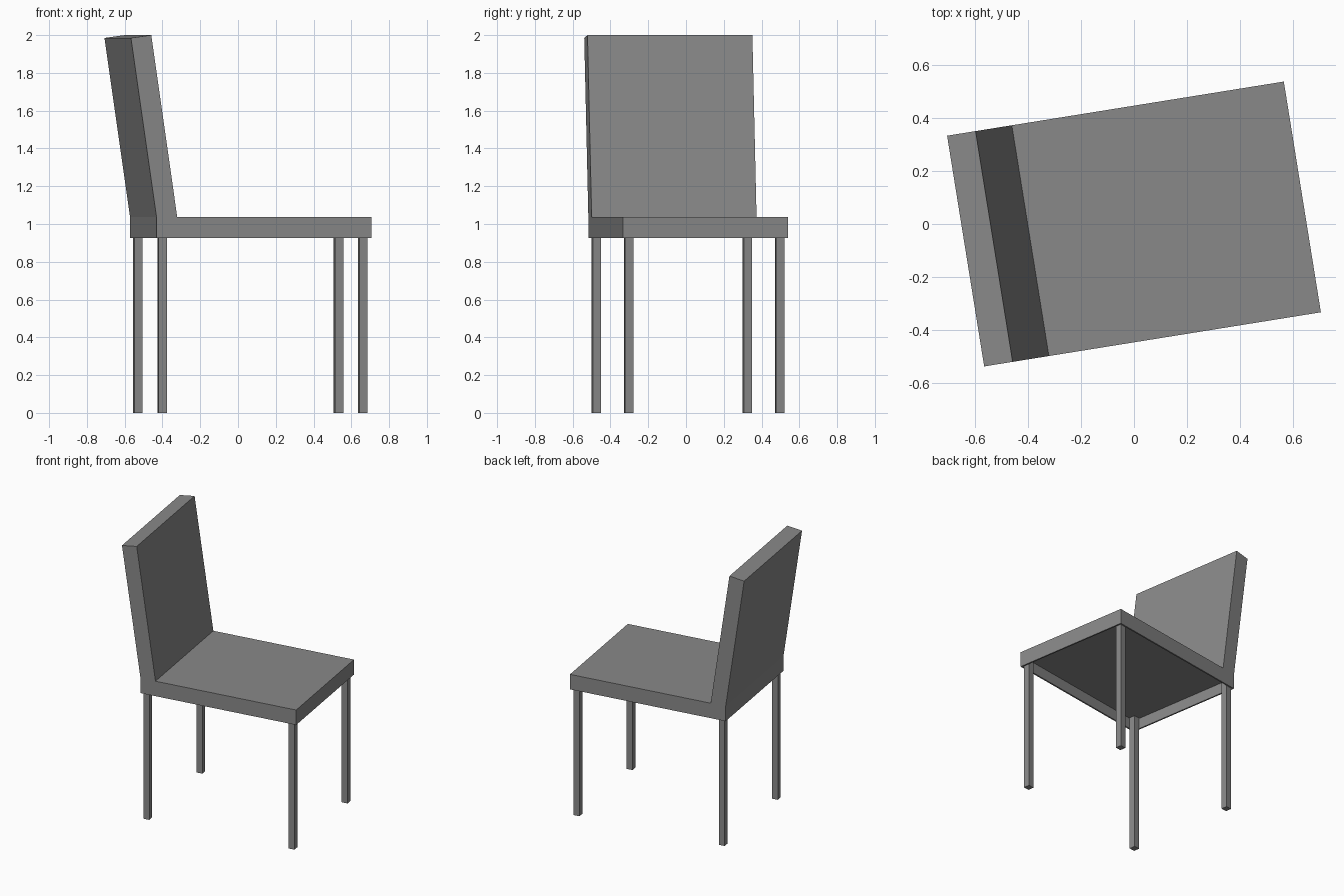
import bpy, bmesh, math
from mathutils import Matrix

if "Cube" in bpy.data.objects:
    bpy.data.objects.remove(bpy.data.objects["Cube"])

TURN = Matrix.Rotation(math.radians(9.13), 4, 'Z')   # whole chair is turned slightly
HALF_W = 0.442
CEILING = 1.005                                      # recessed underside of the seat

grey = bpy.data.materials.new("plain grey")
grey.diffuse_color = (0.25, 0.25, 0.25, 1)
grey.use_nodes = True
grey.node_tree.nodes["Principled BSDF"].inputs["Base Color"].default_value = grey.diffuse_color


def add_object(name, bm):
    bmesh.ops.recalc_face_normals(bm, faces=bm.faces)
    bm.transform(TURN)
    mesh = bpy.data.meshes.new(name)
    bm.to_mesh(mesh)
    bm.free()
    mesh.materials.append(grey)
    obj = bpy.data.objects.new(name, mesh)
    bpy.context.collection.objects.link(obj)
    return obj


# Seat and leaning backrest: one side profile pulled across the width
profile = [(-0.508, 0.927), (0.645, 0.927), (0.645, 1.037), (-0.397, 1.037),
           (-0.536, 2.0), (-0.645, 1.985), (-0.508, 1.037)]
bm = bmesh.new()
side = bm.faces.new([bm.verts.new((x, -HALF_W, z)) for x, z in profile])
pulled = bmesh.ops.extrude_face_region(bm, geom=[side], use_keep_orig=True)
bmesh.ops.translate(bm, vec=(0, 2 * HALF_W, 0),
                    verts=[g for g in pulled["geom"] if isinstance(g, bmesh.types.BMVert)])
bmesh.ops.recalc_face_normals(bm, faces=bm.faces)

# Hollow underside with a thin rim
bottom = min(bm.faces, key=lambda f: f.calc_center_median().z)
bmesh.ops.inset_region(bm, faces=[bottom], thickness=0.015)
hollow = bmesh.ops.extrude_face_region(bm, geom=[bottom])
bmesh.ops.translate(bm, vec=(0, 0, CEILING - 0.927),
                    verts=[g for g in hollow["geom"] if isinstance(g, bmesh.types.BMVert)])
if bottom.is_valid:
    bmesh.ops.delete(bm, geom=[bottom], context='FACES_ONLY')
add_object("seat_and_backrest", bm)

# Four square legs tucked inside the rim
for end, x in (("front", 0.604), ("back", -0.472)):
    for hand, y in (("right", -0.405), ("left", 0.405)):
        bm = bmesh.new()
        bmesh.ops.create_cube(bm, size=1)
        bm.transform(Matrix.Translation((x, y, CEILING / 2))
                     @ Matrix.Diagonal((0.044, 0.044, CEILING, 1)))
        add_object(f"{end}_{hand}_leg", bm)
